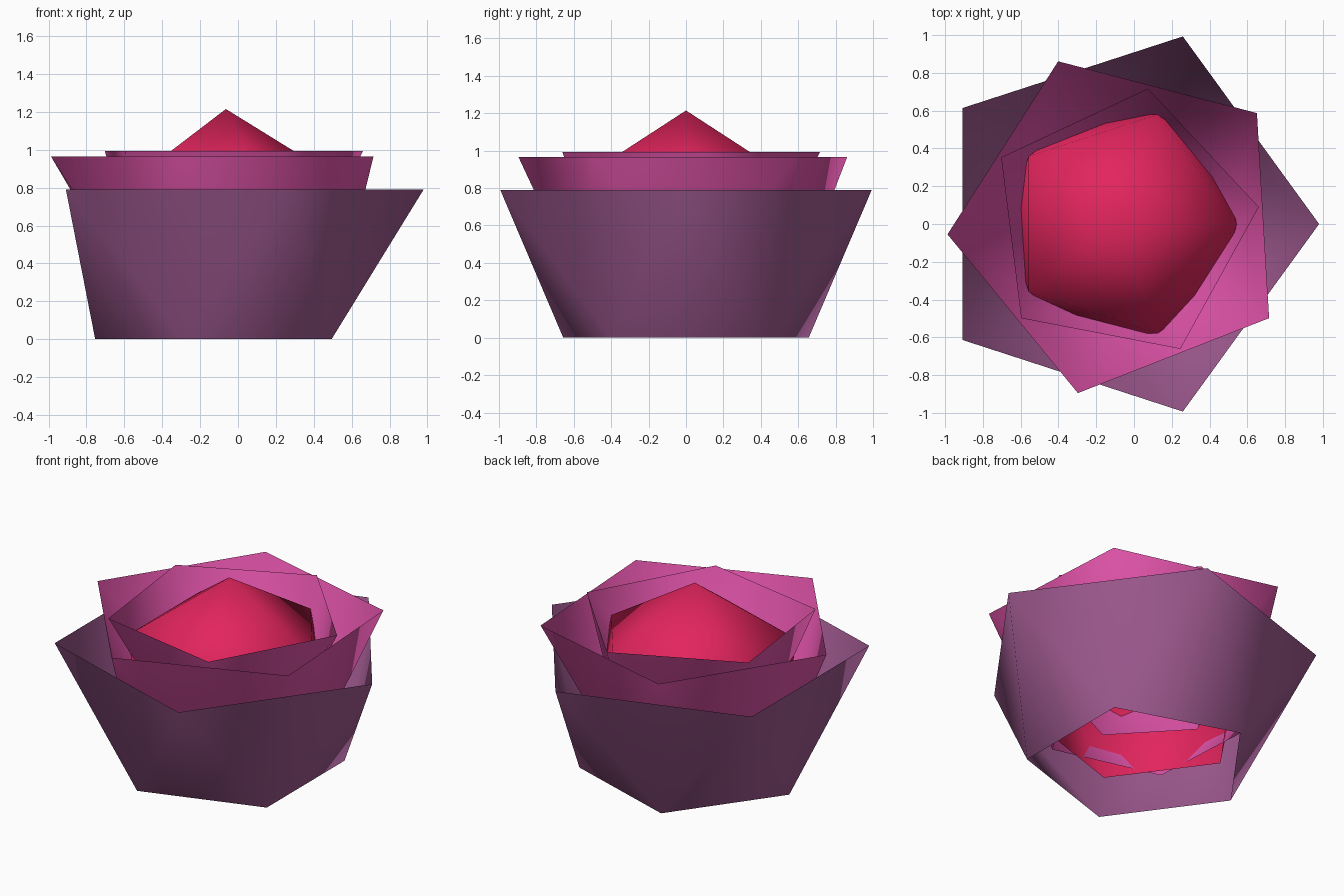
import bpy, bmesh, math

if "Cube" in bpy.data.objects:
    bpy.data.objects.remove(bpy.data.objects["Cube"])

CX = -0.064  # common axis of all the petal rings


def material(name, rgb):
    m = bpy.data.materials.new(name)
    m.diffuse_color = (*rgb, 1.0)
    m.use_nodes = True
    m.node_tree.nodes["Principled BSDF"].inputs["Base Color"].default_value = m.diffuse_color
    return m


purple = material("dusky purple", (0.36, 0.105, 0.29))
pink = material("rose pink", (0.77, 0.09, 0.41))
red = material("crimson", (0.76, 0.018, 0.11))


def ring(bm, radius, z, turn):
    """Five vertices of a pentagon."""
    return [bm.verts.new((CX + radius * math.cos(math.radians(turn + 72 * i)),
                          radius * math.sin(math.radians(turn + 72 * i)), z))
            for i in range(5)]


def petal_cup(name, mat, top_r, top_z, low_r, low_z, turn, apex_z=None):
    """Open pentagonal cup: wide rim joined to a lower pentagon turned 36 degrees."""
    bm = bmesh.new()
    top = ring(bm, top_r, top_z, turn)
    low = ring(bm, low_r, low_z, turn + 36)
    for i in range(5):
        j = (i + 1) % 5
        bm.faces.new((top[i], low[i], top[j]))
        bm.faces.new((low[i], low[j], top[j]))
    if apex_z is not None:  # pointed lid
        tip = bm.verts.new((CX, 0, apex_z))
        for i in range(5):
            bm.faces.new((top[i], top[(i + 1) % 5], tip))
    for f in bm.faces:
        f.smooth = True
    me = bpy.data.meshes.new(name)
    bm.to_mesh(me)
    bm.free()
    me.materials.append(mat)
    ob = bpy.data.objects.new(name, me)
    bpy.context.collection.objects.link(ob)
    return ob


# Three nested petal cups, open at both ends
petal_cup("outer_petals", purple, 1.044, 0.79, 0.69, 0.0, 0)
petal_cup("middle_petals", pink, 0.925, 0.965, 0.611, 0.265, 39.4)
petal_cup("inner_petals", pink, 0.73, 0.993, 0.483, 0.44, 7.1)

# Bud: icosahedron with its bottom cap left off
R = 0.682
mid = 1.215 - R
h = R / math.sqrt(5)
petal_cup("bud", red, 2 * h, mid + h, 2 * h, mid - h, 0, apex_z=1.215)
